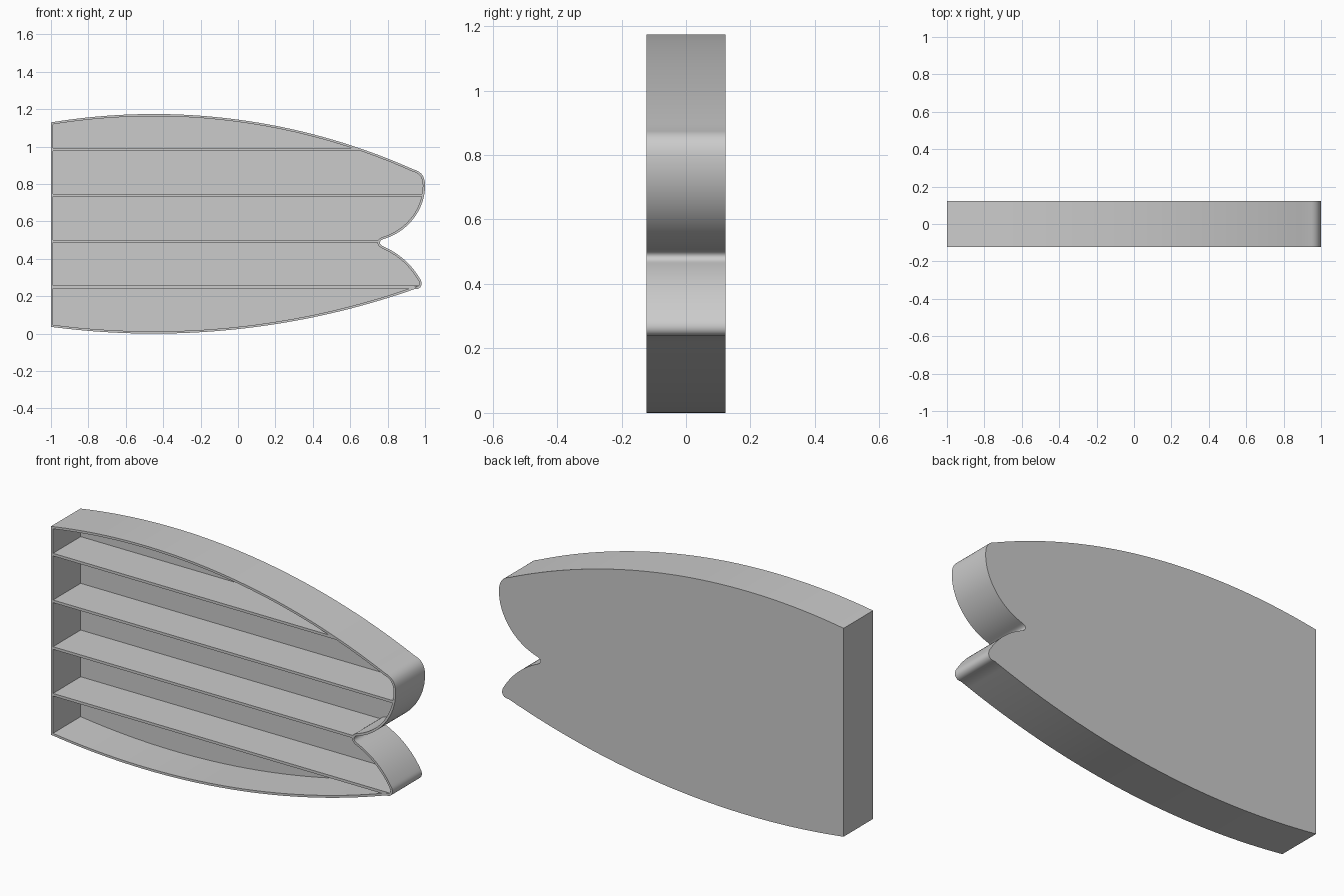
import bpy
import math
from mathutils import Vector
from mathutils.geometry import interpolate_bezier

if "Cube" in bpy.data.objects:
    bpy.data.objects.remove(bpy.data.objects["Cube"], do_unlink=True)

HALF = 0.122       # half depth
WALL = 0.012       # rim thickness
FLOOR = HALF - 0.015

grey = bpy.data.materials.new("plain grey")
grey.use_nodes = True
grey.diffuse_color = (0.6, 0.6, 0.6, 1)
grey.node_tree.nodes["Principled BSDF"].inputs["Base Color"].default_value = (0.6, 0.6, 0.6, 1)


def add_mesh(name, verts, faces):
    mesh = bpy.data.meshes.new(name)
    mesh.from_pydata(verts, [], faces)
    mesh.materials.append(grey)
    obj = bpy.data.objects.new(name, mesh)
    bpy.context.collection.objects.link(obj)
    return obj


def arc(x0, x1, apex_z, radius, sign, n=40):
    """Shallow arc whose apex sits at x = -0.45; sign +1 bulges up."""
    pts = []
    for i in range(n + 1):
        x = x0 + (x1 - x0) * i / n
        drop = radius - math.sqrt(radius ** 2 - (x + 0.45) ** 2)
        pts.append(Vector((x, apex_z - sign * drop)))
    return pts


def bezier(a, b, c, d, n=12):
    pts = interpolate_bezier(*[Vector((*p, 0)) for p in (a, b, c, d)], n + 1)
    return [p.to_2d() for p in pts[1:]]


# Outline, counter-clockwise: belly, lower tip, notch, upper tip, back arc
outline = arc(-1, 0.945, 0, 4.2, -1)
outline += bezier(outline[-1], (0.975, 0.235), (0.992, 0.26), (0.975, 0.29))
outline += bezier((0.975, 0.29), (0.93, 0.365), (0.87, 0.425), (0.775, 0.467), 20)
outline += bezier((0.775, 0.467), (0.752, 0.478), (0.752, 0.498), (0.78, 0.506))
outline += bezier((0.78, 0.506), (0.91, 0.545), (1.0, 0.665), (1.0, 0.79), 24)
top = arc(0.94, -1, 1.174, 3.4, 1)
outline += bezier((1.0, 0.79), (1.0, 0.835), (0.985, 0.865), top[0])
outline += top[1:]


def inset(pts, dist):
    """Mitred inward offset of a counter-clockwise loop."""
    result = []
    for i, p in enumerate(pts):
        a = (p - pts[i - 1]).normalized()
        b = (pts[(i + 1) % len(pts)] - p).normalized()
        na, nb = Vector((-a.y, a.x)), Vector((-b.y, b.x))
        result.append(p + (na + nb) * dist / (1 + na.dot(nb)))
    return result


inner = inset(outline, WALL)
n = len(outline)

# Open-fronted tray: outer wall, rim, inner wall, inner floor, back
loops = [(outline, HALF), (outline, -HALF), (inner, -HALF), (inner, FLOOR)]
verts = [(p.x, y, p.y) for pts, y in loops for p in pts]
faces = []
for k in range(3):
    for i in range(n):
        j = (i + 1) % n
        faces.append((k * n + i, k * n + n + i, k * n + n + j, k * n + j))
faces.append(tuple(range(n))[::-1])
faces.append(tuple(range(3 * n, 4 * n)))
faces[-2] = tuple(reversed(range(n)))
tray = add_mesh("shelf_case", verts, faces)


def right_end(z):
    """First inner-wall crossing to the right at height z."""
    hits = []
    for i, p in enumerate(inner):
        q = inner[(i + 1) % n]
        if (p.y - z) * (q.y - z) < 0:
            hits.append(p.x + (q.x - p.x) * (z - p.y) / (q.y - p.y))
    return min(x for x in hits if x > -0.9)


# Four level shelves trimmed to the inner wall
left = -1 + WALL
for k in range(4):
    z = 0.249 + 0.245 * k
    lo, hi = z - 0.007, z + 0.007
    profile = [(left, lo), (right_end(lo), lo), (right_end(hi), hi), (left, hi)]
    verts = [(x, y, h) for y in (-HALF, FLOOR) for x, h in profile]
    faces = [(0, 1, 2, 3), (7, 6, 5, 4)]
    faces += [(i, i + 4, (i + 1) % 4 + 4, (i + 1) % 4) for i in range(4)]
    add_mesh(f"shelf_{k + 1}", verts, faces)

# Smooth curved walls, crisp edges; consistent outward normals
bpy.ops.object.select_all(action='DESELECT')
tray.select_set(True)
bpy.context.view_layer.objects.active = tray
bpy.ops.object.mode_set(mode='EDIT')
bpy.ops.mesh.select_all(action='SELECT')
bpy.ops.mesh.normals_make_consistent(inside=False)
bpy.ops.object.mode_set(mode='OBJECT')
bpy.ops.object.shade_smooth_by_angle(angle=math.radians(30))
